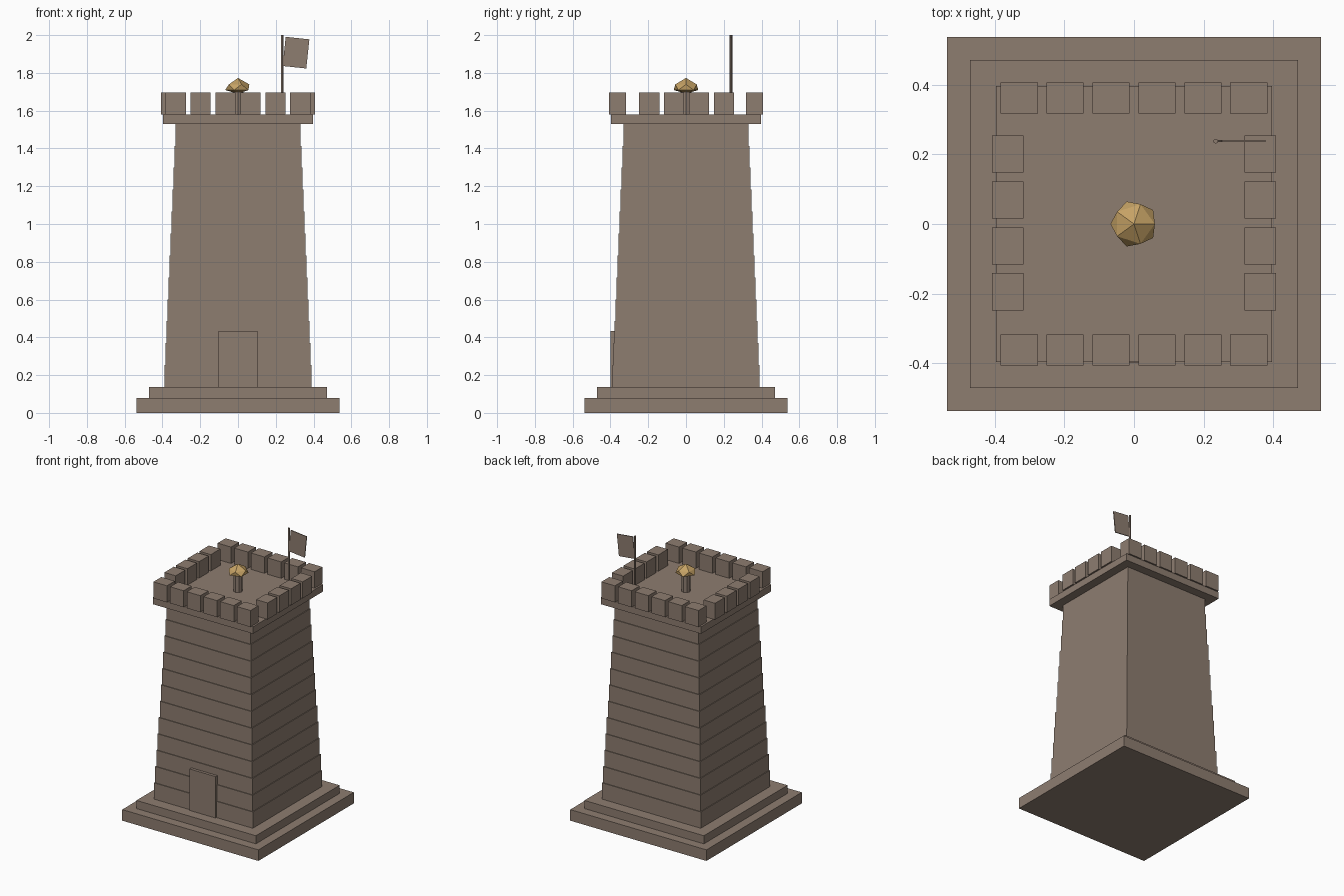
import bpy, bmesh, math
from mathutils import Vector

cube = bpy.data.objects.get("Cube")
if cube:
    bpy.data.objects.remove(cube, do_unlink=True)


def material(name, rgb):
    m = bpy.data.materials.new(name)
    m.use_nodes = True
    m.diffuse_color = (*rgb, 1)
    m.node_tree.nodes["Principled BSDF"].inputs["Base Color"].default_value = (*rgb, 1)
    return m


stone = material("brown_stone", (0.27, 0.205, 0.163))
gold = material("gold", (0.56, 0.36, 0.13))


def finish(name, bm, mat):
    bmesh.ops.recalc_face_normals(bm, faces=bm.faces)
    mesh = bpy.data.meshes.new(name)
    bm.to_mesh(mesh)
    bm.free()
    mesh.materials.append(mat)
    obj = bpy.data.objects.new(name, mesh)
    bpy.context.collection.objects.link(obj)
    return obj


def box(name, center, size, mat=stone):
    bm = bmesh.new()
    bmesh.ops.create_cube(bm, size=1)
    bmesh.ops.scale(bm, vec=size, verts=bm.verts)
    obj = finish(name, bm, mat)
    obj.location = center
    return obj


def slab(name, half, z0, z1):
    return box(name, (0, 0, (z0 + z1) / 2), (2 * half, 2 * half, z1 - z0))


def rod(name, x, y, z0, z1, radius, sides):
    bm = bmesh.new()
    bmesh.ops.create_cone(bm, cap_ends=True, segments=sides,
                          radius1=radius, radius2=radius, depth=z1 - z0)
    obj = finish(name, bm, stone)
    obj.location = (x, y, (z0 + z1) / 2)
    return obj


# Stepped foundation
slab("lower_step", 0.538, 0, 0.079)
slab("upper_step", 0.472, 0.079, 0.137)

# Tower body: courses shrinking towards the top
COURSES, BOTTOM, TOP = 12, 0.137, 1.53
rise = (TOP - BOTTOM) / COURSES
for i in range(COURSES):
    half = 0.39 - 0.058 * i / (COURSES - 1)
    slab(f"wall_course_{i + 1}", half, BOTTOM + i * rise, BOTTOM + (i + 1) * rise)

# Door slab on the front
box("door", (0, -0.385, 0.285), (0.206, 0.03, 0.296))

# Roof platform and battlements
slab("roof_platform", 0.396, TOP, 1.58)
PITCH = 0.132
for side in (-1, 1):
    for i in range(6):
        box("merlon_front_back", ((i - 2.5) * PITCH, side * 0.362, 1.638),
            (0.107, 0.09, 0.118))
    for i in range(4):
        box("merlon_side", (side * 0.363, (i - 1.5) * PITCH + 0.003, 1.638),
            (0.09, 0.107, 0.118))

# Central post carrying a faceted gold stone
rod("center_post", 0, 0, 1.58, 1.71, 0.03, 8)
bm = bmesh.new()
bm.verts.new((0, 0, 1.773))
bm.verts.new((0, 0, 1.69))
for radius, z, turn in ((0.06, 1.739, 0), (0.068, 1.709, math.pi)):
    for i in range(5):
        a = turn + i * math.tau / 5
        bm.verts.new((radius * math.cos(a), radius * math.sin(a), z))
bmesh.ops.convex_hull(bm, input=bm.verts)
finish("gold_stone", bm, gold)

# Flagpole and tilted flag
rod("flagpole", 0.235, 0.238, 1.58, 2.0, 0.007, 6)
flag = box("flag", (0.307, 0.238, 1.907), (0.126, 0.006, 0.155))
flag.rotation_euler.y = math.radians(6)
